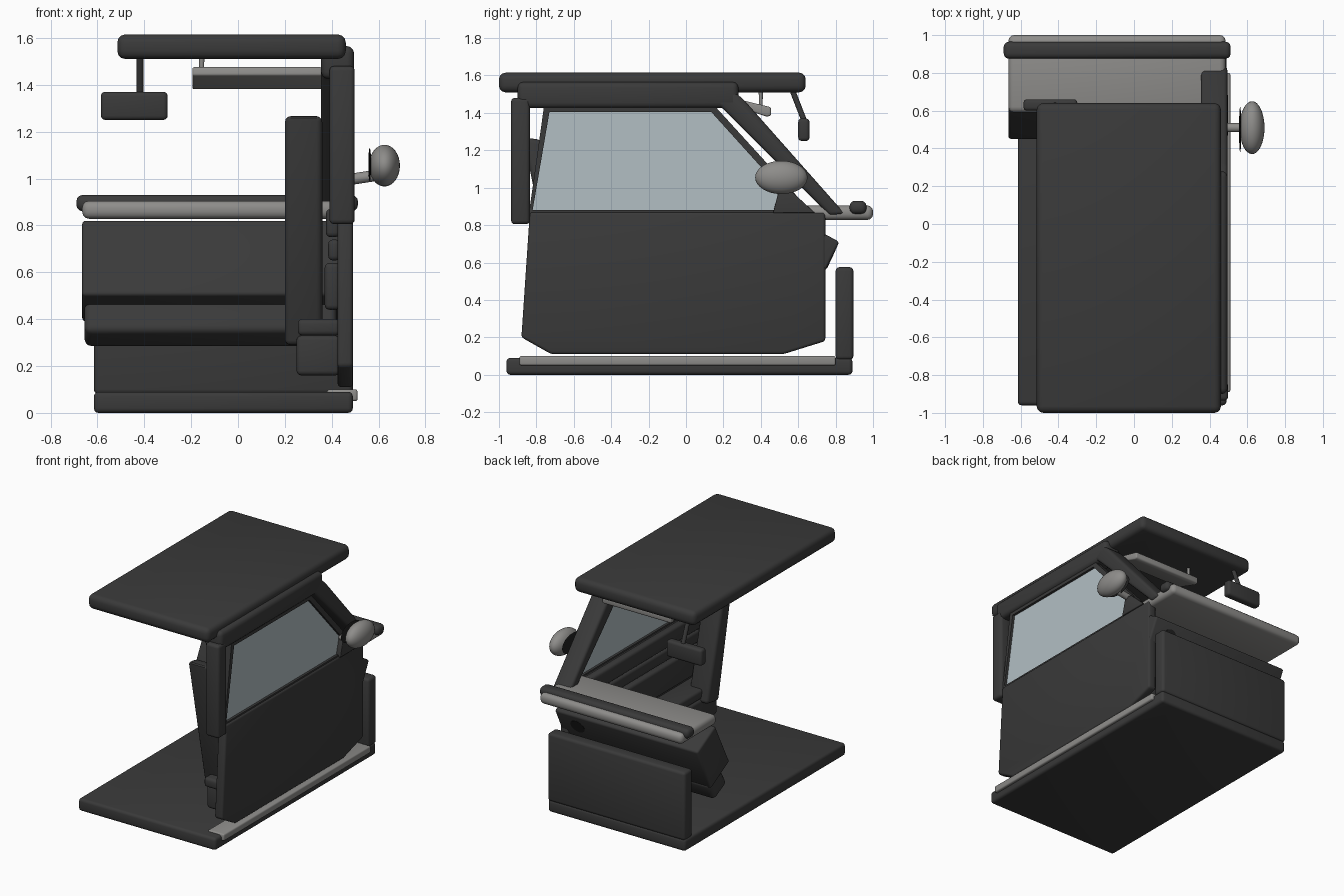
import bpy, bmesh, math
from mathutils import Matrix, Vector

cube = bpy.data.objects.get("Cube")
if cube:
    bpy.data.objects.remove(cube, do_unlink=True)


def material(name, rgb):
    m = bpy.data.materials.new(name)
    m.use_nodes = True
    m.diffuse_color = (*rgb, 1)
    bsdf = m.node_tree.nodes["Principled BSDF"]
    bsdf.inputs["Base Color"].default_value = (*rgb, 1)
    bsdf.inputs["Roughness"].default_value = 0.6
    return m


DARK = material("dark grey", (0.042, 0.042, 0.042))
LIGHT = material("light grey", (0.27, 0.265, 0.255))
GLASS = material("pale blue glass", (0.45, 0.52, 0.55))
BLACK = material("black", (0.015, 0.015, 0.015))


def finish(name, bm, mat, bevel=0.0):
    """Round the edges, recalculate normals and add the object."""
    if bevel:
        bmesh.ops.bevel(bm, geom=list(bm.edges), offset=bevel, segments=3,
                        profile=0.5, affect='EDGES', clamp_overlap=True)
    bmesh.ops.recalc_face_normals(bm, faces=bm.faces)
    me = bpy.data.meshes.new(name)
    bm.to_mesh(me)
    bm.free()
    me.materials.append(mat)
    ob = bpy.data.objects.new(name, me)
    bpy.context.collection.objects.link(ob)
    bpy.ops.object.select_all(action='DESELECT')
    ob.select_set(True)
    bpy.context.view_layer.objects.active = ob
    bpy.ops.object.shade_smooth_by_angle(angle=math.radians(35))
    return ob


def prism(name, x0, x1, profile, mat, bevel=0.0):
    """Side profile of (y, z) points extruded from x0 to x1."""
    bm = bmesh.new()
    face = bm.faces.new([bm.verts.new((x0, y, z)) for y, z in profile])
    ext = bmesh.ops.extrude_face_region(bm, geom=[face])
    verts = [g for g in ext["geom"] if isinstance(g, bmesh.types.BMVert)]
    bmesh.ops.translate(bm, verts=verts, vec=(x1 - x0, 0, 0))
    return finish(name, bm, mat, bevel)


def box(name, x, y, z, mat, bevel=0.02):
    profile = [(y[0], z[0]), (y[1], z[0]), (y[1], z[1]), (y[0], z[1])]
    return prism(name, x[0], x[1], profile, mat, bevel)


def rod(name, a, b, r1, mat, r2=None, sides=24):
    """Cylinder or cone from point a to point b."""
    a, b = Vector(a), Vector(b)
    d = b - a
    mtx = Matrix.Translation((a + b) / 2) @ d.to_track_quat('Z', 'Y').to_matrix().to_4x4()
    bm = bmesh.new()
    bmesh.ops.create_cone(bm, cap_ends=True, segments=sides, radius1=r1,
                          radius2=r1 if r2 is None else r2, depth=d.length, matrix=mtx)
    return finish(name, bm, mat)


def ellipsoid(name, centre, radii, mat):
    bm = bmesh.new()
    bmesh.ops.create_uvsphere(bm, u_segments=32, v_segments=16, radius=1)
    bmesh.ops.scale(bm, vec=radii, verts=bm.verts)
    bmesh.ops.translate(bm, vec=centre, verts=bm.verts)
    return finish(name, bm, mat)


# Floor, firewall and sill
box("floor", (-0.615, 0.49), (-0.96, 0.89), (0, 0.09), DARK)
box("firewall", (-0.615, 0.49), (0.80, 0.895), (0.08, 0.575), DARK)
box("sill_plate", (0.38, 0.51), (-0.89, 0.80), (0.05, 0.1), LIGHT, 0.01)

# Door with window and frame
prism("door", 0.425, 0.49, [(-0.835, 0.87), (-0.88, 0.2), (-0.72, 0.11),
      (0.52, 0.11), (0.745, 0.18), (0.745, 0.87)], DARK, 0.015)
prism("window_glass", 0.452, 0.462, [(-0.83, 0.86), (-0.745, 1.42),
      (0.14, 1.42), (0.65, 0.86)], GLASS)
frame = [(-0.84, 0.86), (-0.76, 1.43), (0.16, 1.43), (0.68, 0.86)]
inner = [(-0.82, 0.88), (-0.73, 1.405), (0.135, 1.405), (0.61, 0.88)]
for i, part in enumerate(("rear", "top", "front", "bottom")):
    j = (i + 1) % 4
    prism("window_frame_" + part, 0.435, 0.48,
          [frame[i], frame[j], inner[j], inner[i]], DARK)

# Inner door panels, armrest and pocket
for name, x0, z0, z1 in (("upper", 0.375, 0.75, 0.87), ("middle", 0.385, 0.65, 0.74),
                         ("lower", 0.37, 0.44, 0.64), ("pocket", 0.25, 0.16, 0.33)):
    box("door_panel_" + name, (x0, 0.435), (-0.72, 0.6), (z0, z1), DARK)
box("armrest", (0.255, 0.435), (-0.76, 0.35), (0.33, 0.4), DARK)

# Seat back leaning to the rear
prism("seat_back", 0.2, 0.36, [(-0.87, 1.27), (-0.77, 1.255), (-0.53, 0.31),
      (-0.67, 0.285)], DARK, 0.025)

# Roof, side rail and pillars
box("roof", (-0.515, 0.46), (-1.0, 0.64), (1.51, 1.615), DARK, 0.035)
box("roof_rail", (0.355, 0.495), (-0.9, 0.28), (1.425, 1.565), DARK, 0.03)
prism("front_pillar", 0.355, 0.495, [(0.15, 1.45), (0.25, 1.52), (0.31, 1.47),
      (0.85, 0.86), (0.77, 0.85), (0.19, 1.43)], DARK, 0.02)
box("rear_pillar", (0.39, 0.498), (-0.935, -0.835), (0.805, 1.48), DARK, 0.02)

# Dashboard
prism("dash_body", -0.665, 0.485, [(0.82, 0.71), (0.61, 0.825), (0.445, 0.505),
      (0.66, 0.385)], DARK, 0.015)
prism("knee_panel", -0.655, 0.42, [(0.68, 0.41), (0.53, 0.485), (0.455, 0.35),
      (0.60, 0.275)], DARK, 0.03)
box("dash_top", (-0.665, 0.485), (0.59, 1.0), (0.828, 0.905), LIGHT, 0.03)
box("dash_rail", (-0.69, 0.512), (0.875, 0.965), (0.86, 0.93), DARK, 0.028)
rod("column_hole", (0.33, 0.76, 0.625), (0.33, 0.777, 0.617), 0.055, BLACK)

# Rear view mirror
box("inner_mirror", (-0.585, -0.3), (0.6, 0.66), (1.25, 1.37), DARK, 0.018)
rod("inner_mirror_arm", (-0.418, 0.565, 1.53), (-0.418, 0.635, 1.35), 0.015, DARK)

# Sun visor and its clip
prism("sun_visor", -0.195, 0.36, [(0.25, 1.44), (0.26, 1.478), (0.455, 1.43),
      (0.455, 1.385), (0.43, 1.38)], LIGHT, 0.01)
rod("visor_clip", (-0.155, 0.4, 1.43), (-0.155, 0.4, 1.53), 0.009, LIGHT, 0.012)

# Door mirror
prism("mirror_bracket", 0.46, 0.498, [(0.465, 0.865), (0.5, 1.0), (0.56, 0.985),
      (0.69, 0.865)], DARK, 0.005)
rod("mirror_stem", (0.47, 0.51, 0.995), (0.6, 0.51, 1.015), 0.024, LIGHT)
ellipsoid("mirror_dish", (0.562, 0.5, 1.06), (0.006, 0.12, 0.07), BLACK)
ellipsoid("mirror_shell", (0.625, 0.51, 1.055), (0.066, 0.14, 0.089), LIGHT)
